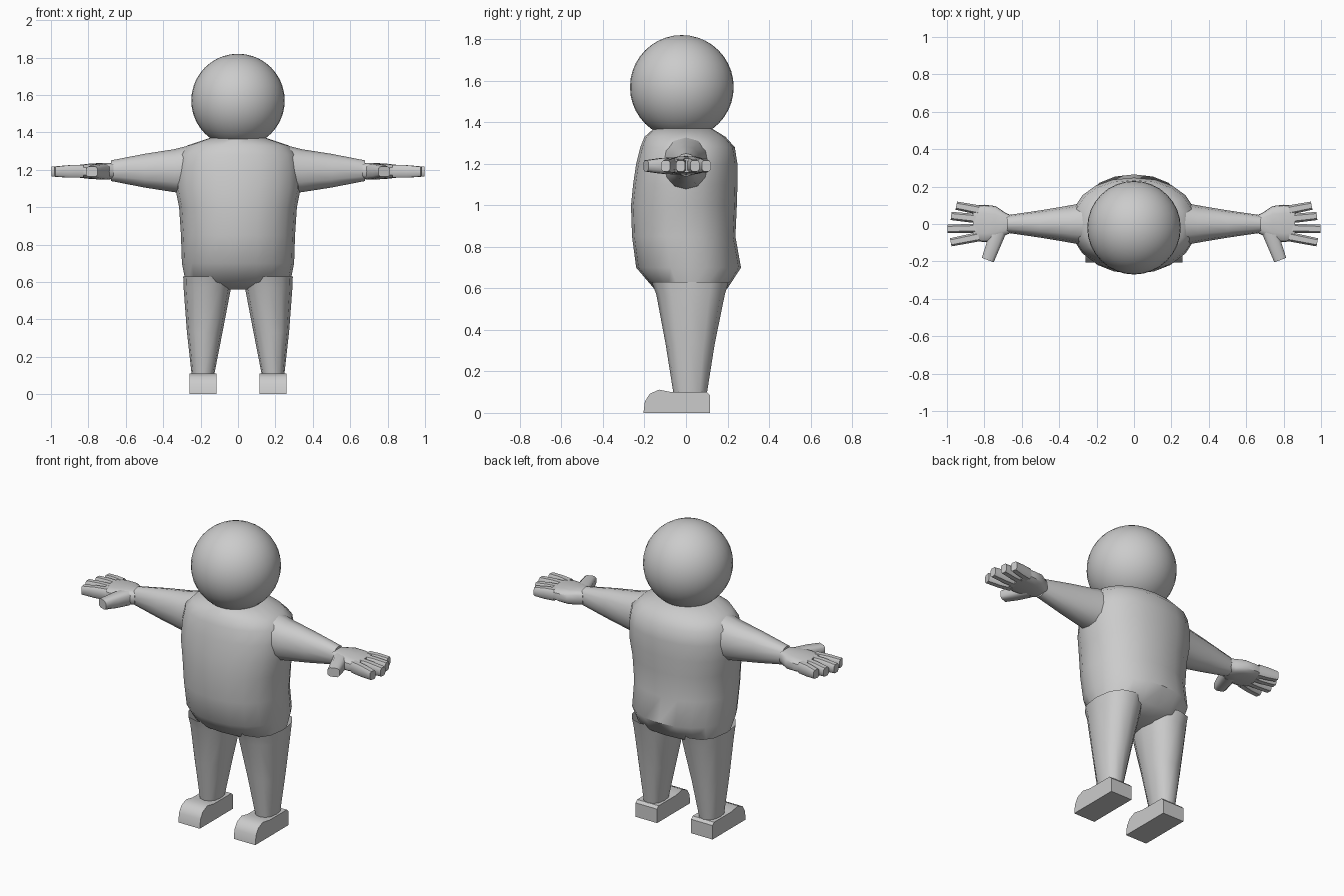
import bpy, bmesh, math
from mathutils import Vector

if "Cube" in bpy.data.objects:
    bpy.data.objects.remove(bpy.data.objects["Cube"])


def finish(name, bm, mirror=False, angle=40):
    bmesh.ops.recalc_face_normals(bm, faces=bm.faces[:])
    me = bpy.data.meshes.new(name)
    bm.to_mesh(me)
    bm.free()
    ob = bpy.data.objects.new(name, me)
    bpy.context.collection.objects.link(ob)
    if mirror:
        m = ob.modifiers.new("mirror", 'MIRROR')
        m.use_axis[0] = True
        m.use_clip = False
        m.use_mirror_merge = False
    bpy.ops.object.select_all(action='DESELECT')
    ob.select_set(True)
    bpy.context.view_layer.objects.active = ob
    bpy.ops.object.shade_smooth_by_angle(angle=math.radians(angle))
    return ob


def power(v, e):
    return math.copysign(abs(v) ** e, v)


def loft(name, rings, axis, sides=16, e=1.0, caps=(False, False), mirror=False):
    """rings: (centre, half size u, half size v); axis 'z' -> u=x, v=y; 'x' -> u=y, v=z"""
    bm = bmesh.new()
    loops = []
    for c, ru, rv in rings:
        loop = []
        for i in range(sides):
            t = 2 * math.pi * i / sides
            u, v = ru * power(math.cos(t), e), rv * power(math.sin(t), e)
            off = Vector((u, v, 0)) if axis == 'z' else Vector((0, u, v))
            loop.append(bm.verts.new(Vector(c) + off))
        loops.append(loop)
    for a, b in zip(loops, loops[1:]):
        for i in range(sides):
            j = (i + 1) % sides
            bm.faces.new((a[i], a[j], b[j], b[i]))
    if caps[0]:
        bm.faces.new(loops[0])
    if caps[1]:
        bm.faces.new(loops[-1])
    return finish(name, bm, mirror)


def digit(name, p, q, w0, w1, h0, h1):
    """tapered square finger from p to q, mirrored"""
    p, q = Vector(p), Vector(q)
    d = (q - p).normalized()
    side = Vector((-d.y, d.x, 0)).normalized()
    up = Vector((0, 0, 1))
    bm = bmesh.new()
    rings = []
    for c, w, h in ((p, w0, h0), ((p + q) / 2, (w0 + w1) / 2, (h0 + h1) / 2 + .003), (q, w1, h1)):
        rings.append([bm.verts.new(c + side * a * w + up * b * h)
                      for a, b in ((-1, -.6), (-.6, -1), (.6, -1), (1, -.6),
                                   (1, .6), (.6, 1), (-.6, 1), (-1, .6))])
    for a, b in zip(rings, rings[1:]):
        for i in range(8):
            j = (i + 1) % 8
            bm.faces.new((a[i], a[j], b[j], b[i]))
    bm.faces.new(rings[-1])
    finish(name, bm, True, 50)


# head
bm = bmesh.new()
bmesh.ops.create_uvsphere(bm, u_segments=32, v_segments=20, radius=0.25)
bmesh.ops.translate(bm, verts=bm.verts[:], vec=(0, -0.02, 1.57))
finish("head", bm)

# torso, from crotch to neck: z, half width, y min, y max
torso = [(0.56, 0.17, -0.06, 0.10), (0.60, 0.28, -0.155, 0.20), (0.70, 0.30, -0.24, 0.265),
         (0.85, 0.305, -0.26, 0.238), (1.00, 0.315, -0.265, 0.245), (1.10, 0.335, -0.255, 0.248),
         (1.20, 0.335, -0.24, 0.248), (1.28, 0.32, -0.22, 0.235), (1.33, 0.27, -0.20, 0.19),
         (1.37, 0.15, -0.155, 0.125)]
loft("torso", [((0, (a + b) / 2, z), w, (b - a) / 2) for z, w, a, b in torso],
     'z', 20, 0.92, (True, True))

# legs
loft("leg", [((0.163, 0.02, 0.63), 0.130, 0.185), ((0.164, 0.022, 0.57), 0.127, 0.165),
             ((0.178, 0.02, 0.33), 0.095, 0.118), ((0.188, 0.02, 0.09), 0.058, 0.08)],
     'z', 12, 0.85, mirror=True)

# feet, a side profile extruded across
profile = [(-0.205, 0), (0.115, 0), (0.115, 0.085), (0.10, 0.10), (-0.07, 0.10),
           (-0.13, 0.112), (-0.175, 0.092), (-0.198, 0.055)]
bm = bmesh.new()
f = bm.faces.new([bm.verts.new((0.115, y, z)) for y, z in profile])
ext = bmesh.ops.extrude_face_region(bm, geom=[f])
bmesh.ops.translate(bm, vec=(0.145, 0, 0),
                    verts=[g for g in ext["geom"] if isinstance(g, bmesh.types.BMVert)])
finish("foot", bm, True)

# arms
loft("arm", [((0.26, 0, 1.20), 0.115, 0.13), ((0.34, 0, 1.195), 0.10, 0.115),
             ((0.50, 0, 1.195), 0.073, 0.090), ((0.68, 0, 1.195), 0.047, 0.055)],
     'x', 12, 0.9, (False, True), True)

# palms
loft("palm", [((0.665, 0, 1.195), 0.05, 0.04), ((0.69, 0, 1.192), 0.062, 0.045),
              ((0.74, 0.004, 1.192), 0.092, 0.044), ((0.80, 0.003, 1.192), 0.10, 0.040),
              ((0.86, 0.004, 1.192), 0.093, 0.033)],
     'x', 16, 0.65, (True, True), True)

# fingers and thumb
for i, (y0, x1, y1) in enumerate(((0.075, 0.95, 0.098), (0.028, 0.978, 0.043),
                                  (-0.023, 0.998, -0.026), (-0.068, 0.98, -0.098))):
    digit(f"finger_{i + 1}", (0.83, y0, 1.192), (x1, y1, 1.190), 0.025, 0.022, 0.034, 0.026)
digit("thumb", (0.725, -0.04, 1.19), (0.782, -0.193, 1.19), 0.042, 0.034, 0.042, 0.027)
